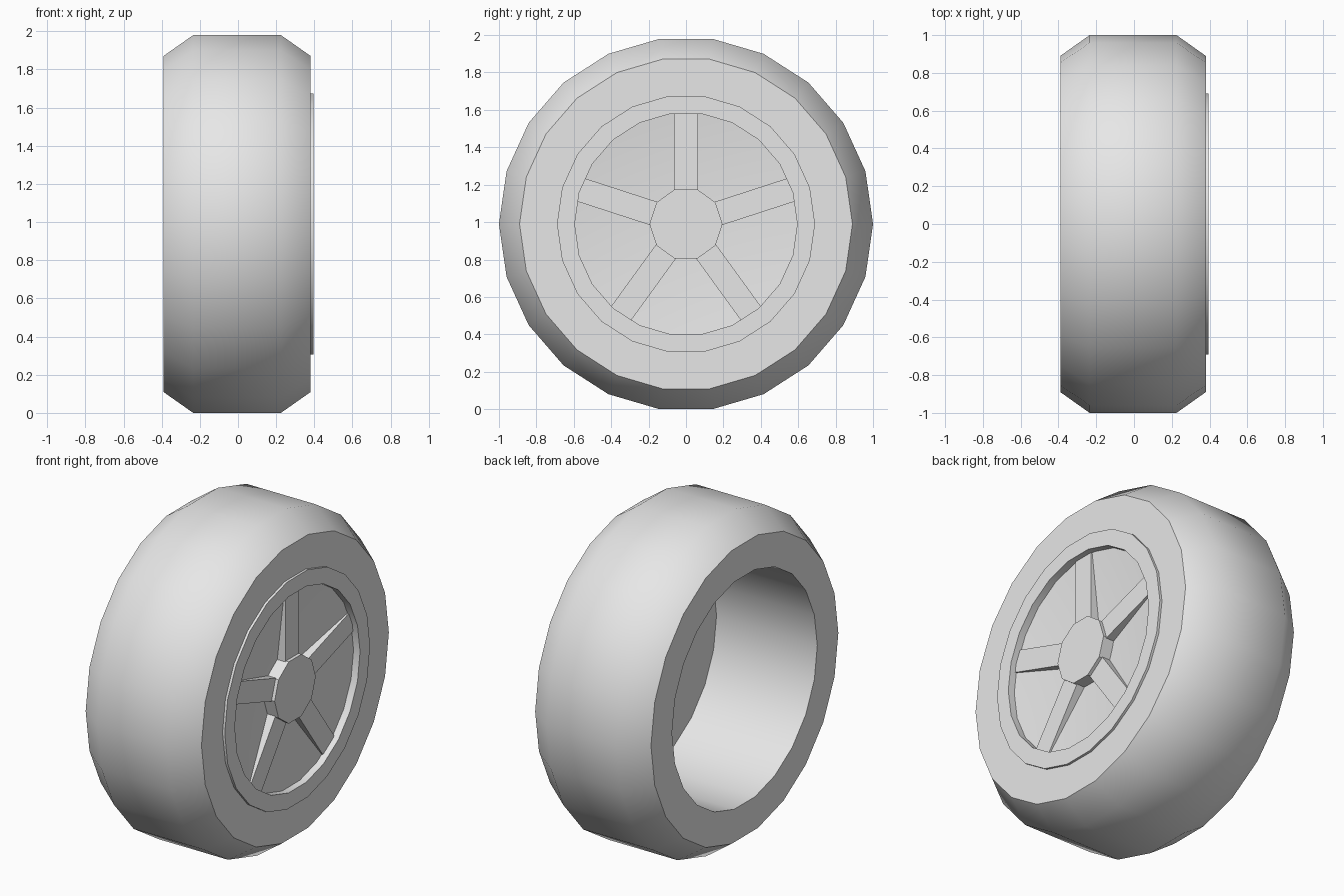
import bpy, bmesh, math
from mathutils import Matrix

cube = bpy.data.objects.get("Cube")
if cube:
    bpy.data.objects.remove(cube, do_unlink=True)

CENTRE = 0.99
grey = bpy.data.materials.new("light grey")
grey.use_nodes = True
colour = (0.8, 0.8, 0.8, 1)
grey.diffuse_color = colour
grey.node_tree.nodes["Principled BSDF"].inputs["Base Color"].default_value = colour


def finish(name, bm, angle):
    bmesh.ops.remove_doubles(bm, verts=bm.verts, dist=0.0001)
    bmesh.ops.recalc_face_normals(bm, faces=bm.faces)
    mesh = bpy.data.meshes.new(name)
    bm.to_mesh(mesh)
    bm.free()
    mesh.materials.append(grey)
    obj = bpy.data.objects.new(name, mesh)
    obj.location.z = CENTRE
    bpy.context.collection.objects.link(obj)
    bpy.ops.object.select_all(action='DESELECT')
    obj.select_set(True)
    bpy.context.view_layer.objects.active = obj
    bpy.ops.object.shade_smooth_by_angle(angle=math.radians(angle))
    return obj


def lathe(name, profile, sides, closed=False, angle=42):
    """Spin (x, radius) points about the axle."""
    bm = bmesh.new()
    verts = [bm.verts.new((x, r, 0)) for x, r in profile]
    pairs = list(zip(verts, verts[1:]))
    if closed:
        pairs.append((verts[-1], verts[0]))
    edges = [bm.edges.new(p) for p in pairs]
    bmesh.ops.spin(bm, geom=verts + edges, cent=(0, 0, 0), axis=(1, 0, 0),
                   angle=math.tau, steps=sides, use_merge=True)
    return finish(name, bm, angle)


# Tyre with chamfered shoulders and an open back
lathe("tyre", [(-0.39, 0.69), (-0.39, 0.89), (-0.235, 1), (0.225, 1),
               (0.38, 0.89), (0.38, 0.69)], 22, closed=True)

# Rim lip with a shallow dish, closed at the back
lathe("rim", [(0.28, 0), (0.28, 0.69), (0.395, 0.69), (0.395, 0.595),
              (0.352, 0.595), (0.285, 0)], 22, angle=20)

# Hub cap
lathe("hub", [(0.285, 0), (0.285, 0.195), (0.38, 0.195), (0.38, 0)], 10, angle=20)

# Five flat spokes, sunk into the dish
for i in range(5):
    bm = bmesh.new()
    bmesh.ops.create_cube(bm, size=1)
    bmesh.ops.scale(bm, vec=(0.075, 0.13, 0.45), verts=bm.verts)
    bmesh.ops.translate(bm, vec=(0.3225, 0, 0.375), verts=bm.verts)
    bmesh.ops.transform(bm, verts=bm.verts,
                        matrix=Matrix.Rotation(i * math.tau / 5, 4, 'X'))
    finish(f"spoke_{i + 1}", bm, 20)
